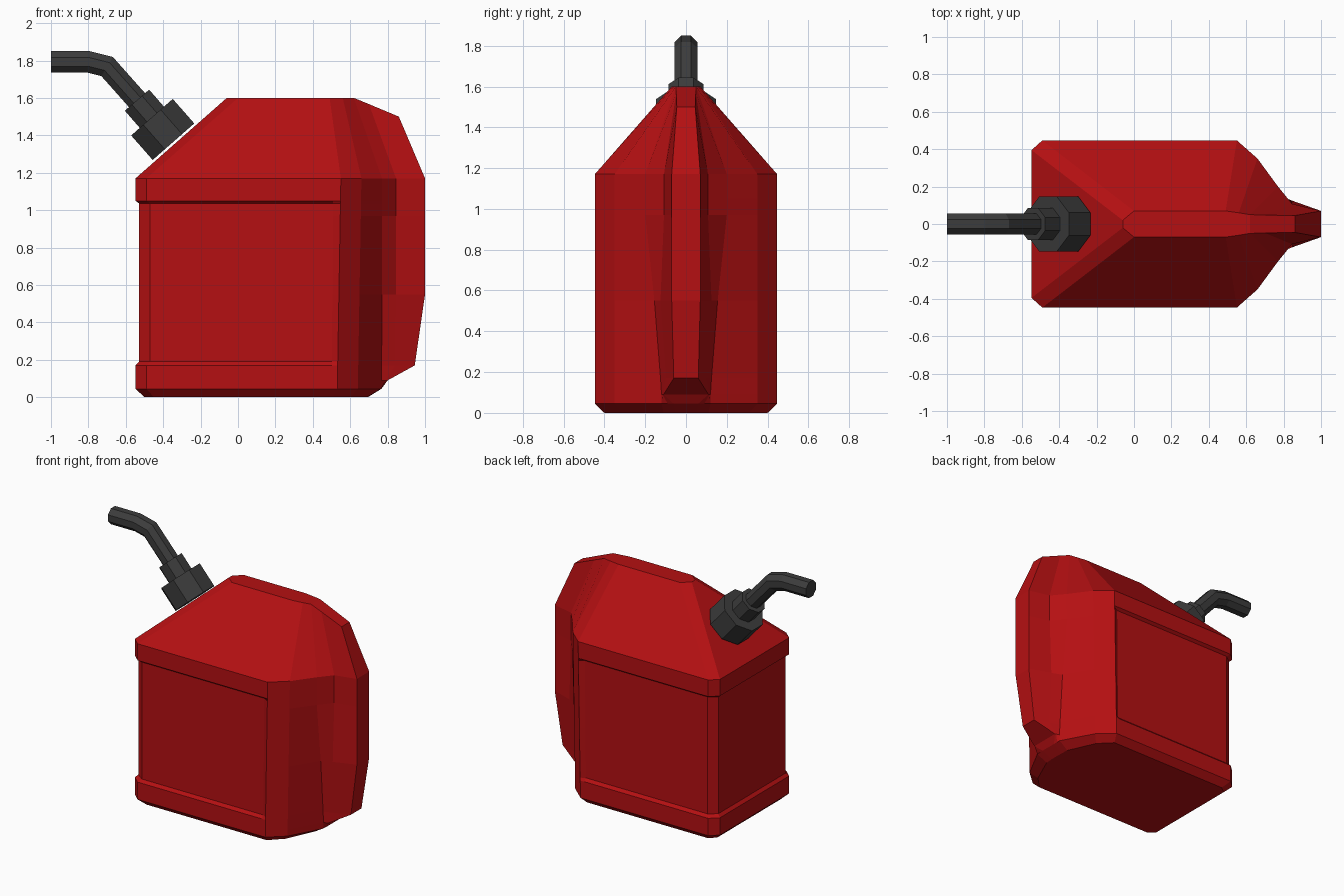
import bpy, bmesh, math
from mathutils import Vector

if "Cube" in bpy.data.objects:
    bpy.data.objects.remove(bpy.data.objects["Cube"])


def material(name, rgb):
    m = bpy.data.materials.new(name)
    m.diffuse_color = (*rgb, 1)
    m.use_nodes = True
    m.node_tree.nodes["Principled BSDF"].inputs["Base Color"].default_value = m.diffuse_color
    return m


red = material("red plastic", (0.46, 0.005, 0.006))
grey = material("dark grey plastic", (0.045, 0.045, 0.045))


def finish(bm, name, mat):
    bmesh.ops.remove_doubles(bm, verts=bm.verts, dist=1e-5)
    bmesh.ops.recalc_face_normals(bm, faces=bm.faces)
    me = bpy.data.meshes.new(name)
    bm.to_mesh(me)
    bm.free()
    me.materials.append(mat)
    ob = bpy.data.objects.new(name, me)
    bpy.context.collection.objects.link(ob)
    return ob


# Rear grip outline by height: z, then x,y of body join, grip flank, grip back
GRIP = [(0.045, .765, .12, .766, .09, .767, .06),
        (0.09, .768, .12, .79, .115, .80, .11),
        (0.17, .768, .125, .84, .098, .945, .06),
        (0.55, .77, .155, .845, .125, 1.0, .07),
        (0.97, .77, .20, .845, .108, 1.0, .07),
        (1.17, .77, .20, .845, .108, 1.0, .07)]


def grip(z):
    for a, b in zip(GRIP, GRIP[1:]):
        if z <= b[0]:
            t = (z - a[0]) / (b[0] - a[0])
            k = [p + (q - p) * t for p, q in zip(a, b)]
            return [(k[1], k[2], z), (k[3], k[4], z), (k[5], k[6], z)]


def half_ring(z, inset=0.0):
    s = 0.02 * z / 1.17
    i = inset
    return [(-.548 + i, .395 - i / 2, z), (-.49 + i, .447 - i, z), (.50 + s / 2, .447 - i, z),
            (.53 + s, .447, z), (.64 + s, .35, z)] + grip(z)


# Can body: lofted half rings, mirrored in y
halves = [[(-.50, .36, 0), (-.45, .40, 0), (.47, .40, 0), (.51, .40, 0),
           (.60, .31, 0), (.69, .11, 0), (.692, .08, 0), (.694, .05, 0)]]
for z, inset in [(.045, 0), (.09, 0), (.17, 0), (.19, .02), (.55, .02),
                 (.97, .02), (1.035, .02), (1.05, 0), (1.17, 0)]:
    halves.append(half_ring(z, inset))
halves.append([(-.06, .02, 1.6), (0, .07, 1.6), (.45, .07, 1.6), (.49, .07, 1.6),
               (.56, .06, 1.6), (.62, .05, 1.6), (.70, .048, 1.567), (.86, .045, 1.5)])

bm = bmesh.new()
left = [[bm.verts.new(p) for p in h] for h in halves]
right = [[bm.verts.new((x, -y, z)) for x, y, z in h] for h in halves]
n = len(halves[0])
for k in range(len(halves) - 1):
    for side in (left, right):
        for i in range(n - 1):
            bm.faces.new((side[k][i], side[k][i + 1], side[k + 1][i + 1], side[k + 1][i]))
    for i in (0, n - 1):
        bm.faces.new((left[k][i], right[k][i], right[k + 1][i], left[k + 1][i]))
for k in (0, -1):
    for i in range(n - 1):
        bm.faces.new((left[k][i], left[k][i + 1], right[k][i + 1], right[k][i]))
finish(bm, "can_body", red)


# Octagonal tube along a path in the xz plane, with mitred bends
def tube(name, path, apothem):
    pts = [Vector((x, 0, z)) for x, z in path]
    bm = bmesh.new()
    rings = []
    r = apothem / math.cos(math.pi / 8)
    side = Vector((0, 1, 0))
    for i, p in enumerate(pts):
        a = (p - pts[i - 1]).normalized() if i else (pts[1] - p).normalized()
        b = (pts[i + 1] - p).normalized() if i < len(pts) - 1 else a
        t = (a + b).normalized()
        up = t.cross(side) / t.dot(a)
        rings.append([bm.verts.new(p + r * (side * math.cos(w) + up * math.sin(w)))
                      for w in [(j + .5) * math.pi / 4 for j in range(8)]])
    for lo, hi in zip(rings, rings[1:]):
        for j in range(8):
            m = (j + 1) % 8
            bm.faces.new((lo[j], lo[m], hi[m], hi[j]))
    bm.faces.new(rings[0])
    bm.faces.new(rings[-1])
    return finish(bm, name, grey)


# Screw cap, collar and bent spout
tube("spout_cap", [(-.345, 1.366), (-.46, 1.497)], .148)
tube("spout_collar", [(-.455, 1.49), (-.54, 1.588)], .086)
tube("spout_pipe", [(-.53, 1.577), (-.70, 1.768), (-.80, 1.793), (-1.0, 1.793)], .057)
